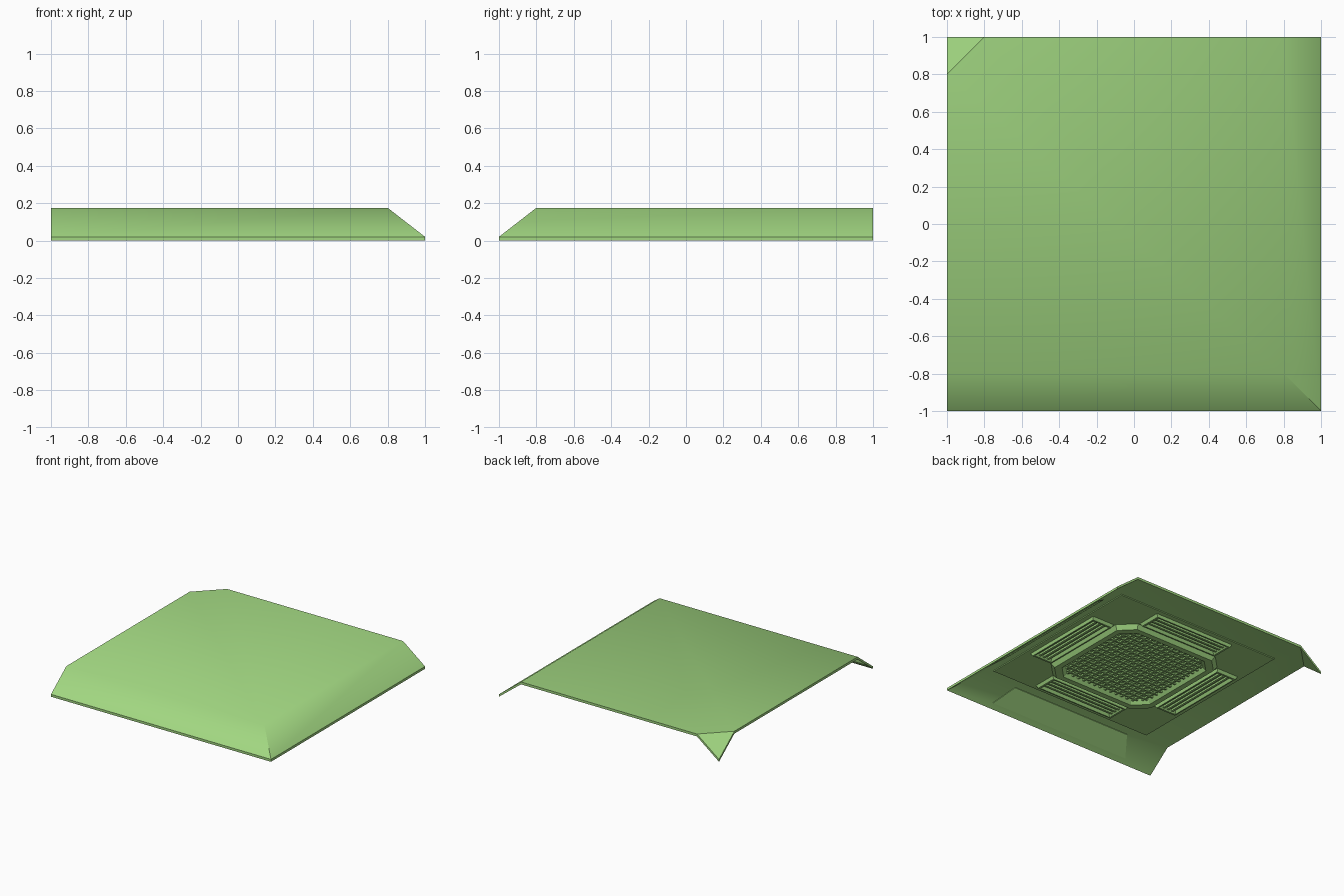
import bpy, bmesh, math
from mathutils import Matrix, Vector

if "Cube" in bpy.data.objects:
    bpy.data.objects.remove(bpy.data.objects["Cube"])

mat = bpy.data.materials.new("panel_green")
mat.diffuse_color = (0.36, 0.68, 0.22, 1)
mat.use_nodes = True
mat.node_tree.nodes["Principled BSDF"].inputs["Base Color"].default_value = mat.diffuse_color

TOP, T = 0.175, 0.02      # top height, sheet thickness
UNDER = TOP - T           # underside of the flat sheet


def finish(bm, name):
    bmesh.ops.recalc_face_normals(bm, faces=bm.faces)
    me = bpy.data.meshes.new(name)
    bm.to_mesh(me)
    bm.free()
    me.materials.append(mat)
    ob = bpy.data.objects.new(name, me)
    bpy.context.collection.objects.link(ob)
    return ob


def add_box(bm, x0, x1, y0, y1, z0, z1):
    m = Matrix.Translation(((x0 + x1) / 2, (y0 + y1) / 2, (z0 + z1) / 2)) \
        @ Matrix.Diagonal((x1 - x0, y1 - y0, z1 - z0, 1))
    bmesh.ops.create_cube(bm, size=1, matrix=m)


def octagon(h, c, z, cx=0, cy=0, hy=None):
    """Chamfered rectangle outline, chamfer c."""
    hy = h if hy is None else hy
    pts = [(h, -hy + c), (h, hy - c), (h - c, hy), (-h + c, hy),
           (-h, hy - c), (-h, -hy + c), (-h + c, -hy), (h - c, -hy)]
    return [(cx + x, cy + y, z) for x, y in pts]


def add_rings(bm, rings):
    """Skin a closed chain of outlines into a frame."""
    vs = [[bm.verts.new(p) for p in r] for r in rings]
    n = len(vs[0])
    for a, b in zip(vs, vs[1:] + vs[:1]):
        for i in range(n):
            j = (i + 1) % n
            bm.faces.new((a[i], a[j], b[j], b[i]))


# Bent sheet: flat top, two sloped outer edges, one folded inner corner
outline = [(-1, -1, T), (1, -1, T), (1, 1, T), (.8, 1, TOP), (.8, -.8, TOP),
           (-1, -.8, TOP), (-1, .8, TOP), (-.8, 1, TOP), (-1, 1, T)]
faces = [(5, 4, 3, 7, 6), (0, 1, 4, 5), (1, 2, 3, 4), (6, 7, 8)]
bm = bmesh.new()
up = [bm.verts.new(p) for p in outline]
lo = [bm.verts.new((x, y, z - T)) for x, y, z in outline]
for f in faces:
    bm.faces.new([up[i] for i in f])
    bm.faces.new([lo[i] for i in reversed(f)])
rim = [0, 1, 2, 3, 7, 8, 6, 5]
for a, b in zip(rim, rim[1:] + rim[:1]):
    bm.faces.new((up[a], up[b], lo[b], lo[a]))
sheet = finish(bm, "bent_sheet")
bpy.context.view_layer.objects.active = sheet
sheet.select_set(True)
bpy.ops.object.shade_smooth_by_angle(angle=math.radians(45))

# Square underside panel
PZ = UNDER - 0.008
bm = bmesh.new()
add_box(bm, -.75, .75, -.75, .75, PZ, UNDER + .002)
finish(bm, "underside_panel")

# Central octagonal frame
bm = bmesh.new()
add_rings(bm, [octagon(.50, .12, PZ + .002), octagon(.475, .11, PZ - .035),
               octagon(.43, .10, PZ - .035), octagon(.40, .09, PZ + .002)])
finish(bm, "center_frame")

# Fine grille mesh in the frame
bm = bmesh.new()
N = 15
for i in range(N):
    p = -.37 + .74 * i / (N - 1)
    e = .405 - max(0, abs(p) - .31)
    add_box(bm, p - .007, p + .007, -e, e, PZ - .018, PZ - .006)
    add_box(bm, -e, e, p - .007, p + .007, PZ - .018, PZ - .006)
finish(bm, "center_grille")

# Four slatted vents around the frame
for k, side in enumerate(("right", "back", "left", "front")):
    bm = bmesh.new()
    cx, h, hy = .61, .10, .37

    def rect(inset, z):
        return [(cx + sx * (h - inset), sy * (hy - inset * 1.5), z)
                for sx, sy in ((1, -1), (1, 1), (-1, 1), (-1, -1))]
    add_rings(bm, [rect(0, PZ + .002), rect(.01, PZ - .022),
                   rect(.02, PZ - .022), rect(.035, PZ + .002)])
    for i in range(3):
        x = cx + (i - 1) * .04
        add_box(bm, x - .009, x + .009, -hy + .04, hy - .04, PZ - .014, PZ + .002)
    bmesh.ops.rotate(bm, verts=bm.verts, matrix=Matrix.Rotation(k * math.pi / 2, 3, 'Z'))
    finish(bm, side + "_vent")

# Thin trapezoid access covers under the two slopes
def slope_z(d):
    return UNDER - (d - .8) * UNDER / .2

for name, axis in (("front_slope_cover", 0), ("right_slope_cover", 1)):
    bm = bmesh.new()
    quad = [(-.62, .82), (.48, .82), (.58, .96), (-.72, .96)]
    layers = []
    for dz in (.002, -.004):
        pts = [(a, -d) if axis == 0 else (d, -a) for a, d in quad]
        layers.append([bm.verts.new((p[0], p[1], slope_z(q[1]) + dz))
                       for p, q in zip(pts, quad)])
    a, b = layers
    bm.faces.new(a)
    bm.faces.new(b[::-1])
    for i in range(4):
        j = (i + 1) % 4
        bm.faces.new((a[i], a[j], b[j], b[i]))
    finish(bm, name)
